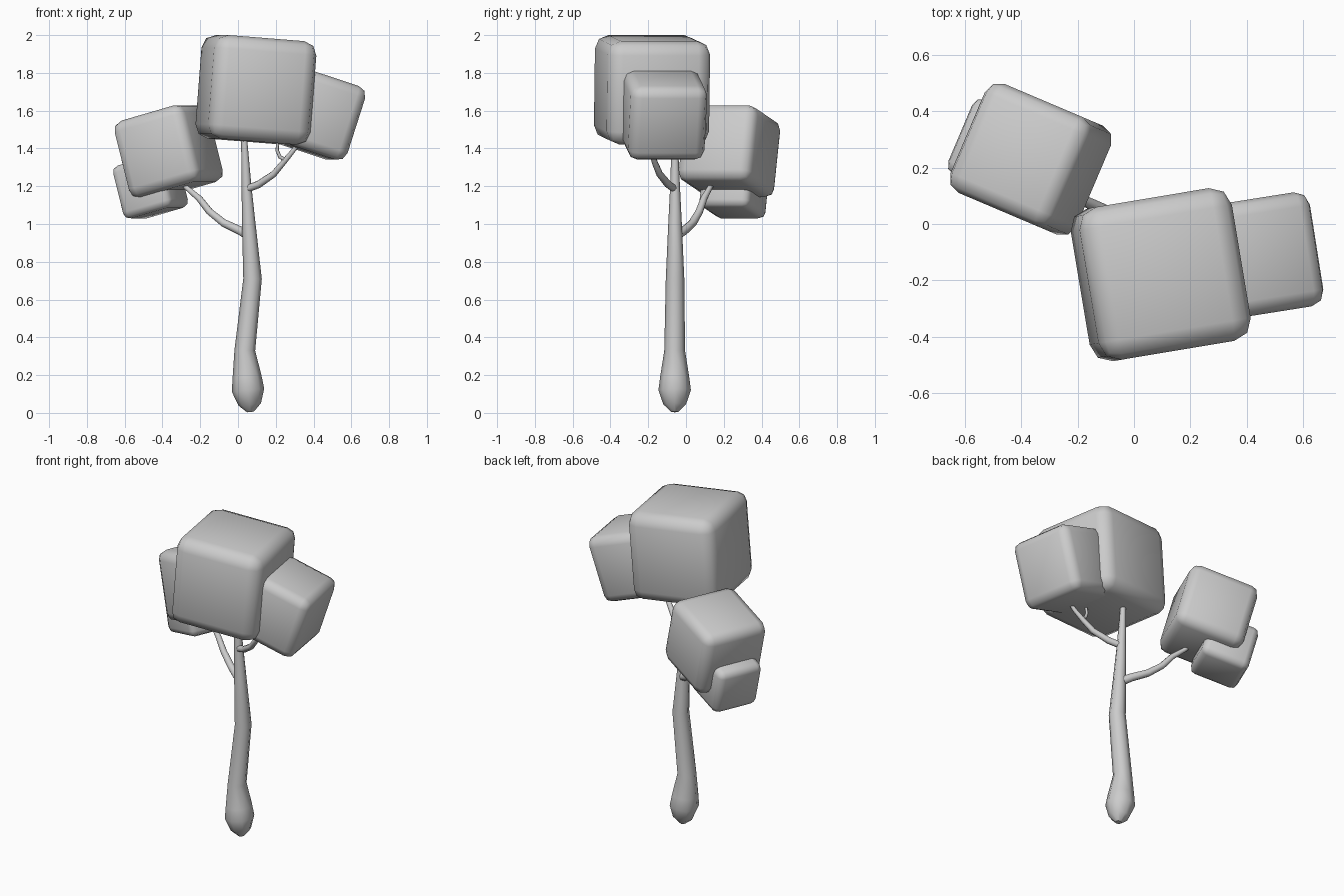
import bpy
from math import radians


def limb(name, points):
    """Tapered eight-sided tube through (x, y, z, radius) points."""
    cu = bpy.data.curves.new(name, 'CURVE')
    cu.dimensions = '3D'
    cu.bevel_depth = 1.0
    cu.bevel_resolution = 2
    cu.use_fill_caps = True
    sp = cu.splines.new('POLY')
    sp.points.add(len(points) - 1)
    for p, (x, y, z, r) in zip(sp.points, points):
        p.co = (x, y, z, 1)
        p.radius = r
    ob = bpy.data.objects.new(name, cu)
    bpy.context.collection.objects.link(ob)
    bpy.ops.object.select_all(action='DESELECT')
    ob.select_set(True)
    bpy.context.view_layer.objects.active = ob
    bpy.ops.object.convert(target='MESH')
    bpy.ops.object.shade_smooth()
    return bpy.context.object


def foliage(name, size, centre, tilt, yaw):
    """Rounded cube of leaves, tilted about y and then turned about z."""
    bpy.ops.mesh.primitive_cube_add(
        size=size, location=centre, rotation=(0, radians(tilt), radians(yaw)))
    ob = bpy.context.object
    ob.name = name
    bev = ob.modifiers.new('rounding', 'BEVEL')
    bev.width = size * 0.13
    bev.segments = 2
    bpy.ops.object.shade_smooth()
    return ob


# Trunk with swollen foot
limb('trunk', [
    (0.066, -0.06, 0.005, 0.018), (0.062, -0.06, 0.045, 0.06),
    (0.053, -0.06, 0.12, 0.086), (0.048, -0.06, 0.19, 0.077),
    (0.036, -0.06, 0.33, 0.055), (0.077, -0.058, 0.71, 0.049),
    (0.057, -0.058, 1.0, 0.036), (0.045, -0.058, 1.2, 0.026),
    (0.03, -0.06, 1.5, 0.014)])

# Branches
limb('left_branch', [
    (0.055, -0.05, 0.94, 0.028), (0.01, -0.01, 0.965, 0.024),
    (-0.075, 0.035, 1.005, 0.022), (-0.15, 0.07, 1.065, 0.02),
    (-0.205, 0.095, 1.135, 0.018), (-0.27, 0.125, 1.19, 0.014),
    (-0.33, 0.16, 1.25, 0.011)])
limb('right_branch', [
    (0.045, -0.06, 1.185, 0.02), (0.11, -0.095, 1.21, 0.02),
    (0.19, -0.14, 1.265, 0.018), (0.24, -0.165, 1.325, 0.016),
    (0.29, -0.185, 1.385, 0.013), (0.34, -0.195, 1.45, 0.01)])
limb('twig', [
    (0.25, -0.17, 1.34, 0.011), (0.222, -0.17, 1.355, 0.01),
    (0.207, -0.175, 1.39, 0.009), (0.212, -0.18, 1.46, 0.007)])

# Foliage blocks
foliage('top_foliage', 0.55, (0.095, -0.18, 1.71), 4.5, 9.5)
foliage('right_foliage', 0.41, (0.41, -0.12, 1.583), 18, 9)
foliage('left_foliage', 0.42, (-0.367, 0.23, 1.385), -15, -23)
foliage('lower_left_foliage', 0.29, (-0.463, 0.257, 1.198), -15, -23)
